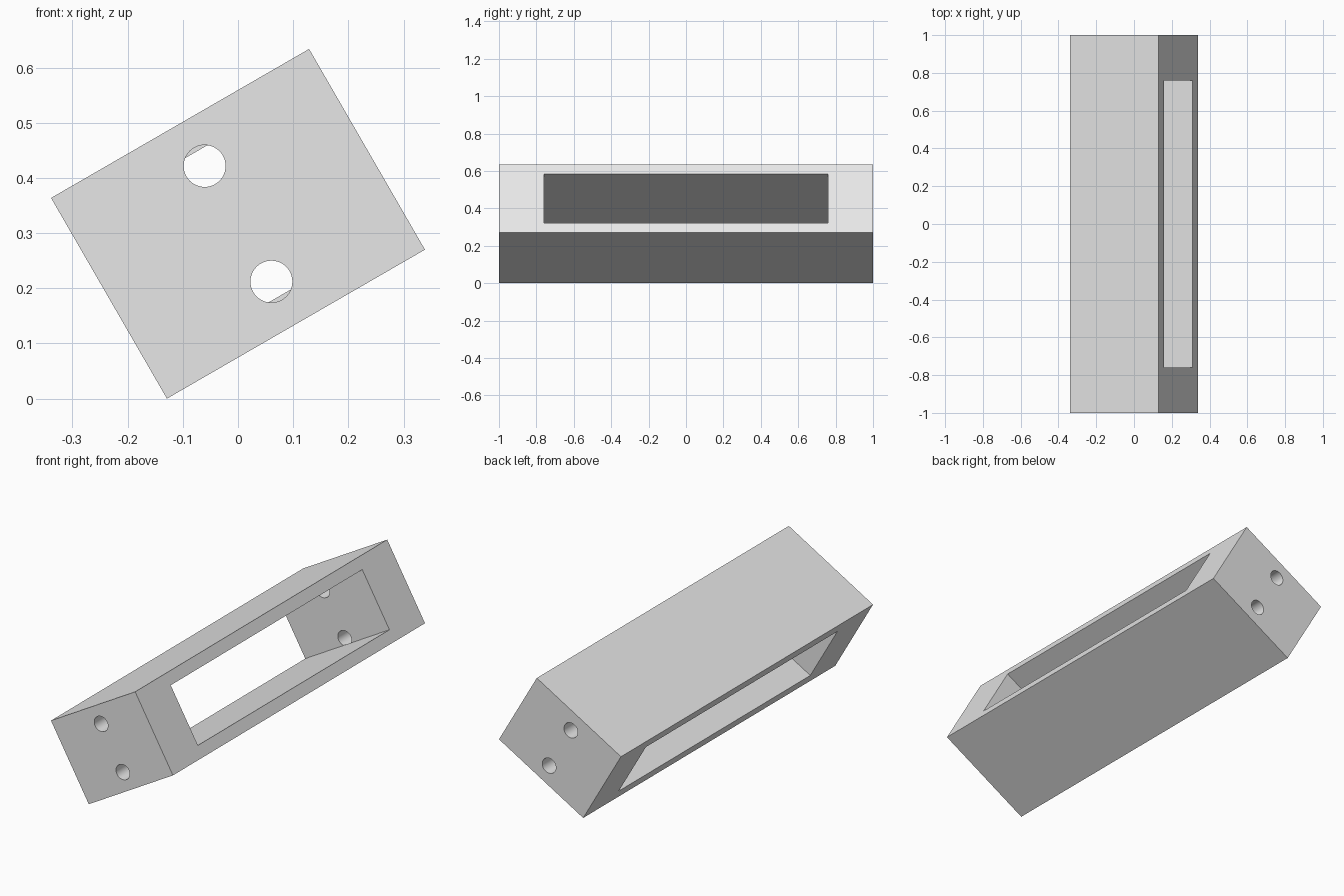
import bpy
import math
from mathutils import Matrix, Vector

old = bpy.data.objects.get("Cube")
if old:
    bpy.data.objects.remove(old, do_unlink=True)

WIDTH, HEIGHT, LENGTH = 0.54, 0.42, 2.0
OPEN_HALF, OPEN_END = 0.151, 0.76
HOLE_OFFSET, HOLE_RADIUS = 0.121, 0.038
TILT = math.radians(-30)

grey = bpy.data.materials.new("plain grey")
grey.use_nodes = True
grey.diffuse_color = (0.8, 0.8, 0.8, 1)
grey.node_tree.nodes["Principled BSDF"].inputs["Base Color"].default_value = (0.8, 0.8, 0.8, 1)


def box(name, size):
    bpy.ops.mesh.primitive_cube_add(size=1)
    ob = bpy.context.object
    ob.name = name
    ob.data.transform(Matrix.Diagonal(Vector((*size, 1))))
    return ob


def cut(target, cutter):
    mod = target.modifiers.new("cut", "BOOLEAN")
    mod.operation = "DIFFERENCE"
    mod.solver = "EXACT"
    mod.object = cutter
    bpy.context.view_layer.objects.active = target
    bpy.ops.object.modifier_apply(modifier=mod.name)
    bpy.data.objects.remove(cutter, do_unlink=True)


# Block with a long rectangular opening through its width
frame = box("frame", (WIDTH, LENGTH, HEIGHT))
cut(frame, box("opening_cutter", (WIDTH * 2, OPEN_END * 2, OPEN_HALF * 2)))

# Two round holes through each end wall, stopping at the opening
for end in (-1, 1):
    for side in (-1, 1):
        bpy.ops.mesh.primitive_cylinder_add(
            vertices=48, radius=HOLE_RADIUS, depth=0.5,
            location=(0, end * (OPEN_END + 0.25), side * HOLE_OFFSET),
            rotation=(math.pi / 2, 0, 0))
        hole = bpy.context.object
        hole.name = "hole_cutter"
        hole.hide_render = True
        cut(frame, hole)

# Tilt the block and rest it on its lower edge
frame.data.transform(Matrix.Rotation(TILT, 4, "Y"))
lowest = min(v.co.z for v in frame.data.vertices)
frame.data.transform(Matrix.Translation((0, 0, -lowest)))

frame.data.materials.clear()
frame.data.materials.append(grey)
bpy.ops.object.select_all(action="DESELECT")
frame.select_set(True)
bpy.context.view_layer.objects.active = frame
bpy.ops.object.shade_smooth_by_angle(angle=math.radians(30))
